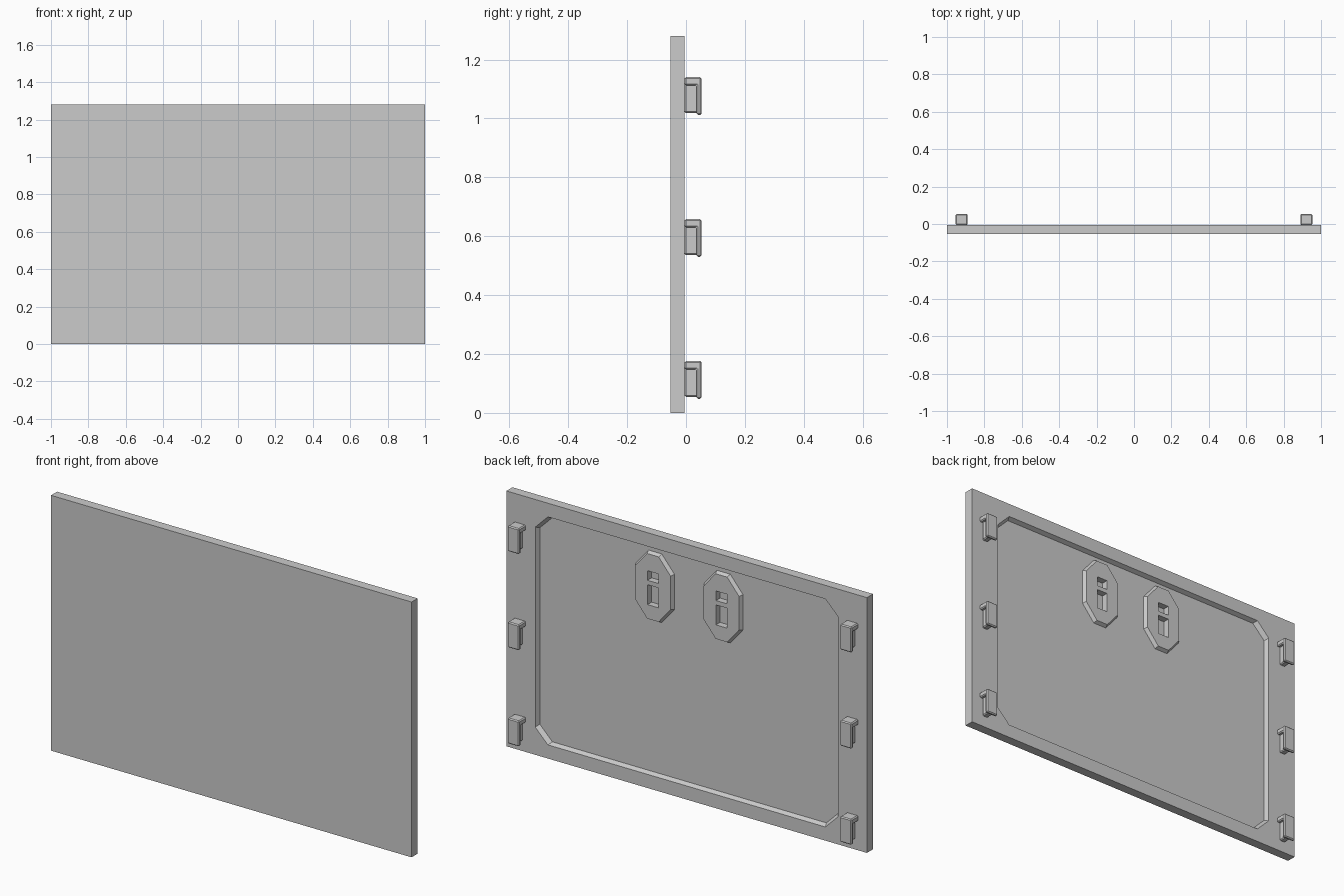
import bpy, bmesh

if "Cube" in bpy.data.objects:
    bpy.data.objects.remove(bpy.data.objects["Cube"])

BACK = -0.005    # rear face of the panel
FRONT = -0.053   # front face of the panel
FLOOR = -0.027   # floor of the rear recess


def outline(cx, cz, hx, hz, ax=0, az=0):
    """Rectangle in x-z, with optional cut corners."""
    if not ax:
        return [(cx + sx * hx, cz + sz * hz) for sx, sz in ((1, 1), (-1, 1), (-1, -1), (1, -1))]
    pts = []
    for sx, sz in ((1, 1), (-1, 1), (-1, -1), (1, -1)):
        corner = [(cx + sx * hx, cz + sz * (hz - az)), (cx + sx * (hx - ax), cz + sz * hz)]
        pts += corner if sx * sz > 0 else corner[::-1]
    return pts


def loft(name, a, b):
    """Solid between two matching loops of 3D points."""
    bm = bmesh.new()
    va, vb = [bm.verts.new(p) for p in a], [bm.verts.new(p) for p in b]
    n = len(va)
    bm.faces.new(va)
    bm.faces.new(vb)
    for i in range(n):
        j = (i + 1) % n
        bm.faces.new((va[i], va[j], vb[j], vb[i]))
    bmesh.ops.recalc_face_normals(bm, faces=bm.faces)
    me = bpy.data.meshes.new(name)
    bm.to_mesh(me)
    bm.free()
    ob = bpy.data.objects.new(name, me)
    bpy.context.collection.objects.link(ob)
    return ob


def slab(name, y0, y1, low, high=None):
    return loft(name, [(x, y0, z) for x, z in low], [(x, y1, z) for x, z in (high or low)])


def extrude_x(name, x, half, profile):
    return loft(name, [(x - half, y, z) for y, z in profile], [(x + half, y, z) for y, z in profile])


def cut(target, cutter):
    mod = target.modifiers.new("cut", 'BOOLEAN')
    mod.operation, mod.solver, mod.object = 'DIFFERENCE', 'EXACT', cutter
    cutter.hide_render = True
    bpy.context.view_layer.objects.active = target
    bpy.ops.object.modifier_apply(modifier=mod.name)


# main panel with a shallow cut-cornered recess in the rear
panel = slab("panel", FRONT, BACK, outline(0, 0.64, 1, 0.64))
recess = slab("recess_cutter", FLOOR, BACK + 0.001,
              outline(0, 0.64, 0.83, 0.562, 0.07, 0.07),
              outline(0, 0.64, 0.84, 0.572, 0.07, 0.07))
cut(panel, recess)
cutters = [recess]

# raised octagonal mounts with a bridged hanging slot
for x in (-0.19, 0.19):
    mount = slab("hanger_mount", FLOOR, BACK - 0.004,
                 outline(x, 1.01, 0.107, 0.172, 0.07, 0.083),
                 outline(x, 1.01, 0.098, 0.163, 0.066, 0.079))
    for z, hz in ((1.063, 0.024), (0.967, 0.05)):
        slot = slab("slot_cutter", -0.042, 0.01, outline(x, z, 0.03, hz))
        cut(mount, slot)
        cut(panel, slot)
        cutters.append(slot)

for c in cutters:
    bpy.data.objects.remove(c)

# side hooks: arm and hanging plate, with a thinner web inside
for x in (-0.922, 0.922):
    for top in (0.176, 0.658, 1.14):
        bottom = top - 0.128
        hook = extrude_x("hook", x, 0.032, [
            (BACK, top), (0.053, top), (0.053, bottom), (0.036, bottom),
            (0.036, top - 0.028), (BACK, top - 0.028)])
        web = extrude_x("hook_web", x, 0.016, [
            (BACK, top - 0.02), (0.04, top - 0.02), (0.04, bottom + 0.006), (BACK, bottom + 0.006)])
        for ob in (hook, web):
            bev = ob.modifiers.new("bevel", 'BEVEL')
            bev.width, bev.segments = 0.005, 1
